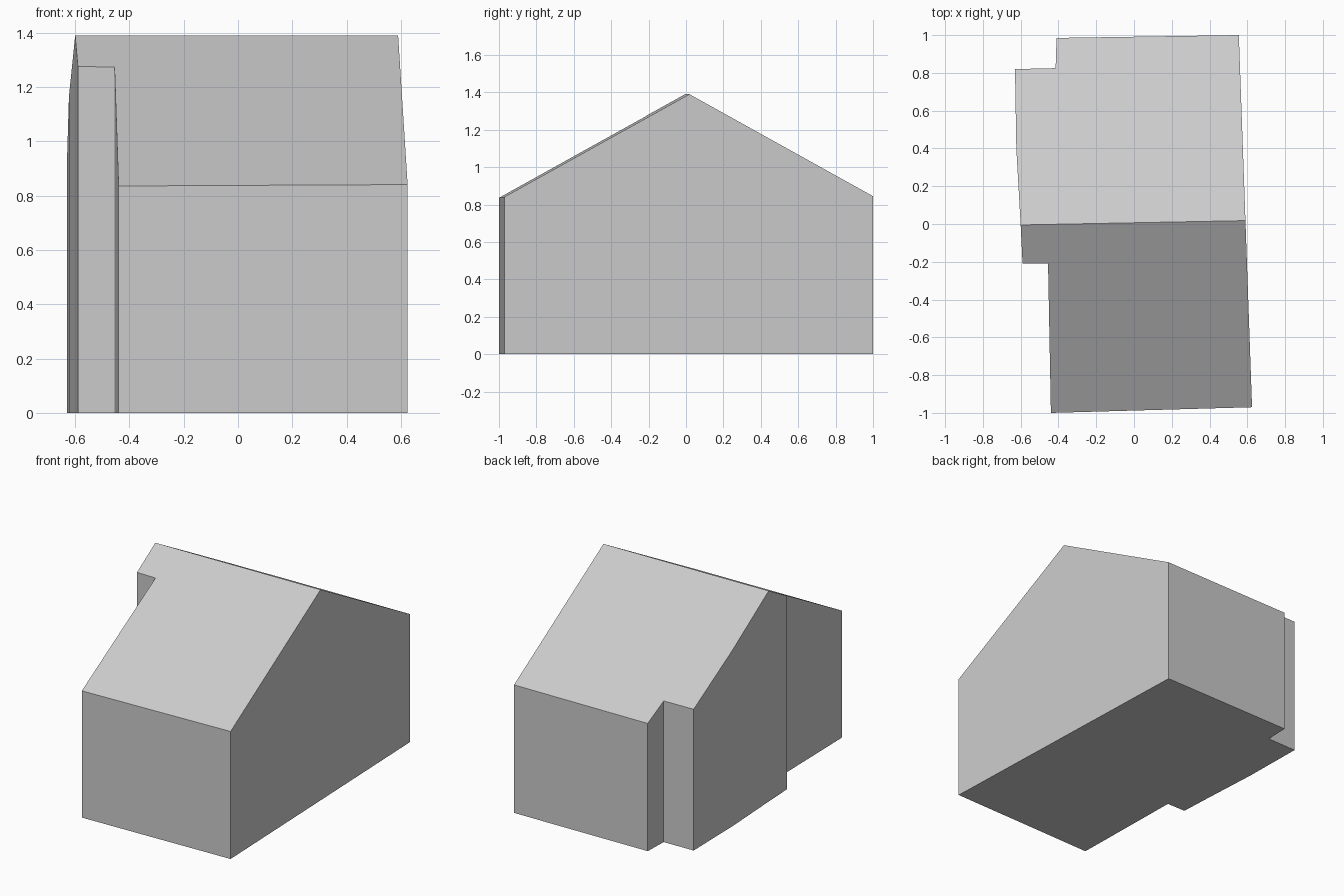
import bpy
import bmesh

cube = bpy.data.objects.get("Cube")
if cube:
    bpy.data.objects.remove(cube, do_unlink=True)

# Plain grey for the whole building
GREY = (0.6, 0.6, 0.6, 1.0)
grey = bpy.data.materials.new("plain grey")
grey.use_nodes = True
grey.diffuse_color = GREY
grey.node_tree.nodes["Principled BSDF"].inputs["Base Color"].default_value = GREY

# Footprint, counter-clockwise; the ridge meets the two gable walls
RIDGE_RIGHT, RIDGE_LEFT = (-0.6, -0.005), (0.59, 0.018)
FOOTPRINT = [
    (-0.44, -1.0), (0.625, -0.97), RIDGE_LEFT, (0.555, 1.0),
    (-0.41, 0.985), (-0.415, 0.825), (-0.63, 0.82), (-0.623, 0.4),
    RIDGE_RIGHT, (-0.59, -0.21), (-0.455, -0.21),
]
RIDGE_HEIGHT, PITCH = 1.39, 0.555


def roof_height(x, y):
    """Height of the gabled roof above a plan point."""
    (x0, y0), (x1, y1) = RIDGE_RIGHT, RIDGE_LEFT
    ridge_y = y0 + (y1 - y0) * (x - x0) / (x1 - x0)
    return RIDGE_HEIGHT - PITCH * abs(y - ridge_y)


bm = bmesh.new()
base = [bm.verts.new((x, y, 0)) for x, y in FOOTPRINT]
eaves = [bm.verts.new((x, y, roof_height(x, y))) for x, y in FOOTPRINT]

# Floor and walls
bm.faces.new(base[::-1])
count = len(FOOTPRINT)
for i in range(count):
    j = (i + 1) % count
    bm.faces.new((base[i], base[j], eaves[j], eaves[i]))

# Back and front roof slopes, sharing the ridge
a, b = FOOTPRINT.index(RIDGE_LEFT), FOOTPRINT.index(RIDGE_RIGHT)
bm.faces.new(eaves[a:b + 1])
bm.faces.new(eaves[b:] + eaves[:a + 1])
bmesh.ops.recalc_face_normals(bm, faces=bm.faces)

mesh = bpy.data.meshes.new("gabled_house")
bm.to_mesh(mesh)
bm.free()
mesh.materials.append(grey)
house = bpy.data.objects.new("gabled_house", mesh)
bpy.context.collection.objects.link(house)
